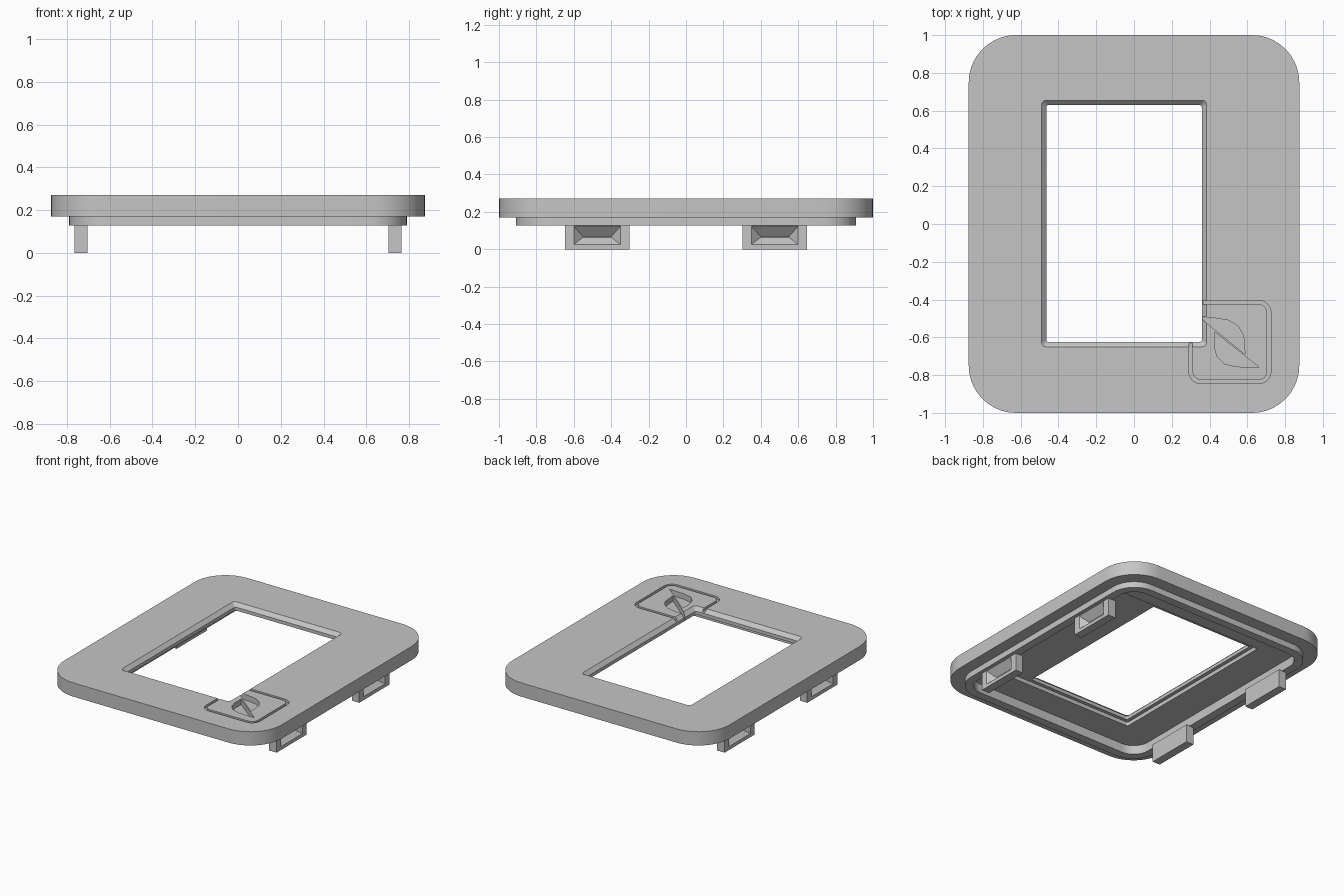
import bpy, bmesh, math
from mathutils import Vector

old = bpy.data.objects.get("Cube")
if old:
    bpy.data.objects.remove(old, do_unlink=True)

grey = bpy.data.materials.new("plain grey")
grey.use_nodes = True
colour = (0.56, 0.56, 0.56, 1)
grey.diffuse_color = colour
grey.node_tree.nodes["Principled BSDF"].inputs["Base Color"].default_value = colour


def rounded(x0, x1, y0, y1, r, z, steps=10):
    """Rounded rectangle outline at height z."""
    pts = []
    for k, (cx, cy) in enumerate([(x1 - r, y1 - r), (x0 + r, y1 - r),
                                  (x0 + r, y0 + r), (x1 - r, y0 + r)]):
        for i in range(steps + 1):
            a = math.pi / 2 * (k + i / steps)
            pts.append(Vector((cx + r * math.cos(a), cy + r * math.sin(a), z)))
    return pts


def centred(hx, hy, r, z):
    return rounded(-hx, hx, -hy, hy, r, z)


def loft(name, rings, loop=False):
    """Skin equal-sized outlines; join last to first, or cap both ends."""
    bm = bmesh.new()
    vs = [[bm.verts.new(p) for p in ring] for ring in rings]
    n = len(vs[0])
    pairs = list(zip(vs, vs[1:])) + ([(vs[-1], vs[0])] if loop else [])
    for a, b in pairs:
        for i in range(n):
            j = (i + 1) % n
            bm.faces.new((a[i], a[j], b[j], b[i]))
    if not loop:
        bm.faces.new(vs[0])
        bm.faces.new(vs[-1])
    bmesh.ops.recalc_face_normals(bm, faces=bm.faces)
    mesh = bpy.data.meshes.new(name)
    bm.to_mesh(mesh)
    bm.free()
    mesh.materials.append(grey)
    ob = bpy.data.objects.new(name, mesh)
    bpy.context.collection.objects.link(ob)
    return ob


def activate(ob):
    bpy.ops.object.select_all(action='DESELECT')
    ob.select_set(True)
    bpy.context.view_layer.objects.active = ob


def cut(ob, cutter):
    cutter.hide_render = True
    mod = ob.modifiers.new("cut", 'BOOLEAN')
    mod.operation = 'DIFFERENCE'
    mod.solver = 'EXACT'
    mod.object = cutter
    activate(ob)
    bpy.ops.object.modifier_apply(modifier=mod.name)
    bpy.data.objects.remove(cutter, do_unlink=True)


# Frame plate with bevelled window, hollow underside and a stepped lip
TOP, STEP, LIP, ROOF = 0.27, 0.17, 0.127, 0.192
window = (-0.464, 0.359, -0.625, 0.63, 0.012)
frame = loft("frame_plate", [
    centred(0.875, 1.0, 0.25, STEP),
    centred(0.875, 1.0, 0.25, TOP),
    rounded(-0.49, 0.385, -0.65, 0.655, 0.025, TOP),
    rounded(*window, TOP - 0.026),
    rounded(*window, ROOF),
    centred(0.73, 0.85, 0.12, ROOF),
    centred(0.73, 0.85, 0.12, LIP),
    centred(0.79, 0.91, 0.18, LIP),
    centred(0.79, 0.91, 0.18, STEP),
], loop=True)

# Shallow panel bed in the underside, wider than the window
bed = (-0.49, 0.70, -0.65, 0.68, 0.01)
cut(frame, loft("bed_cutter", [rounded(*bed, 0.1), rounded(*bed, 0.22)]))

# Groove around the corner panel
inner = (0.31, 0.705, -0.825, -0.425, 0.045)
outer = (0.29, 0.725, -0.845, -0.405, 0.065)
cut(frame, loft("groove_cutter", [
    rounded(*outer, TOP - 0.02), rounded(*outer, TOP + 0.05),
    rounded(*inner, TOP + 0.05), rounded(*inner, TOP - 0.02)], loop=True))

# Two curved pockets either side of a thin diagonal rib
upper = [(0.35, -0.49), (0.44, -0.5), (0.5, -0.51), (0.55, -0.54),
         (0.58, -0.59), (0.588, -0.69), (0.35, -0.495)]
lower = [(0.425, -0.57), (0.425, -0.65), (0.44, -0.7), (0.48, -0.74),
         (0.54, -0.755), (0.665, -0.76)]
for side in (upper, lower):
    cut(frame, loft("pocket_cutter", [
        [Vector((x, y, z)) for x, y in side] for z in (0.23, TOP + 0.05)]))

activate(frame)
bpy.ops.object.shade_smooth_by_angle(angle=math.radians(30))


def upright(x, y0, y1, z0, z1):
    """Rectangle in a plane of constant x."""
    return [Vector((x, y, z)) for y, z in ((y0, z0), (y1, z0), (y1, z1), (y0, z1))]


# Clip tabs with a tapered pocket on the outward face
for side, sx in (("left", 1), ("right", -1)):
    for end, y in (("front", -0.475), ("back", 0.475)):
        loft(f"{side}_{end}_clip", [
            upright(sx * 0.705, y - 0.173, y + 0.173, 0, LIP + 0.003),
            upright(sx * 0.765, y - 0.173, y + 0.173, 0, LIP + 0.003),
            upright(sx * 0.765, y - 0.125, y + 0.125, 0.025, 0.123),
            upright(sx * 0.72, y - 0.077, y + 0.077, 0.063, 0.069)])
